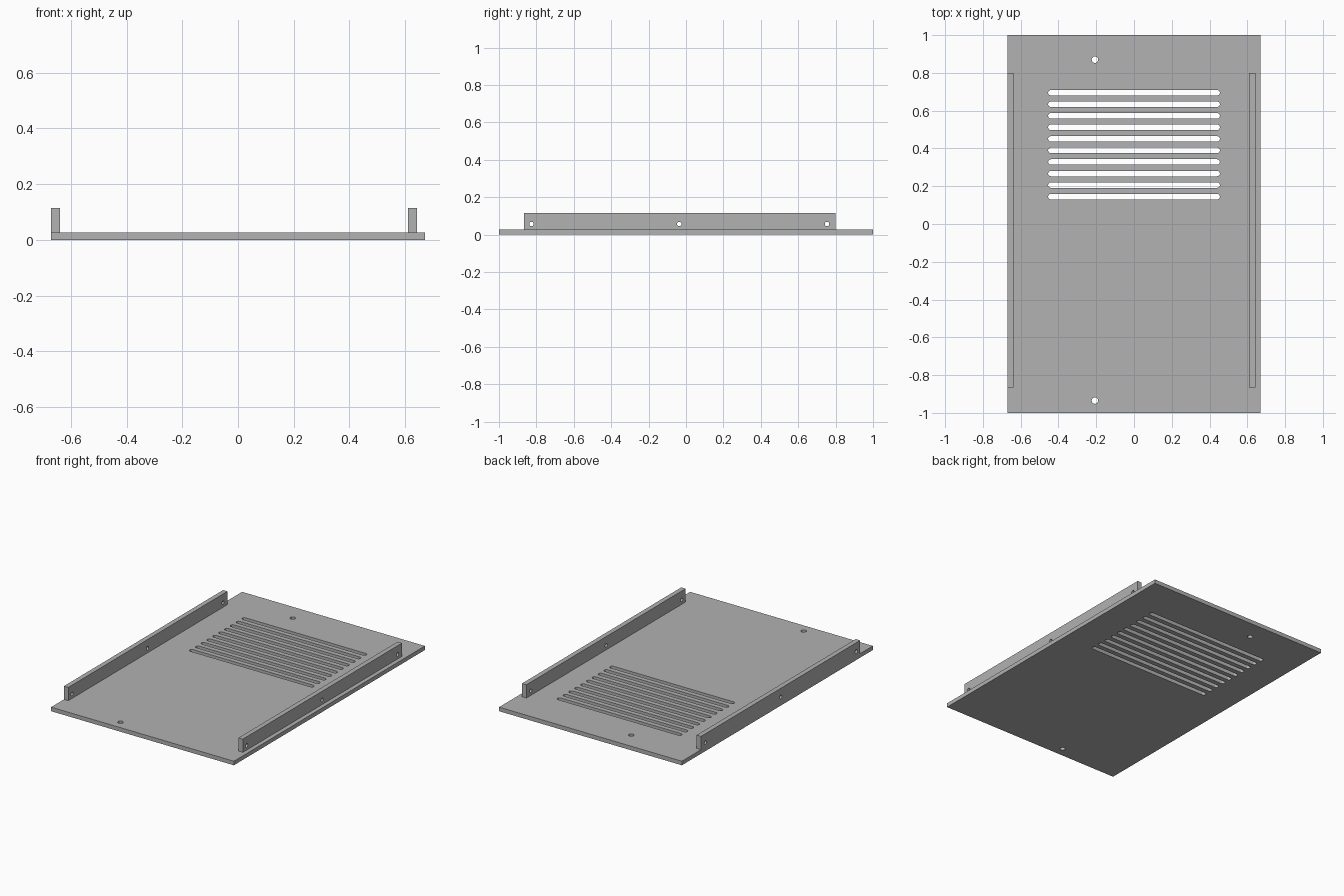
import bpy
import math
from mathutils import Matrix

cube = bpy.data.objects.get("Cube")
if cube:
    bpy.data.objects.remove(cube, do_unlink=True)

# One plain grey finish
GREY = (0.445, 0.445, 0.445, 1.0)
grey = bpy.data.materials.new("plain grey")
grey.use_nodes = True
grey.diffuse_color = GREY
grey.node_tree.nodes["Principled BSDF"].inputs["Base Color"].default_value = GREY


def rectangle(x0, x1, y0, y1):
    return [(x0, y0), (x1, y0), (x1, y1), (x0, y1)]


def slot(x, y, radius, half_length=0.0, steps=12):
    """Rounded slot outline along x; a zero length gives a round hole."""
    points = []
    for side in (1, -1):
        for i in range(steps + (half_length > 0)):
            a = math.pi * (i / steps - 0.5) + (0 if side > 0 else math.pi)
            points.append((x + side * half_length + radius * math.cos(a),
                           y + radius * math.sin(a)))
    return points


def pierced_sheet(name, outlines, thickness, matrix):
    """Fill the first outline, leave the others open, and give it thickness."""
    curve = bpy.data.curves.new(name, "CURVE")
    curve.dimensions = "2D"
    curve.fill_mode = "BOTH"
    curve.extrude = thickness / 2
    for outline in outlines:
        spline = curve.splines.new("POLY")
        spline.points.add(len(outline) - 1)
        for point, (x, y) in zip(spline.points, outline):
            point.co = (x, y, 0, 1)
        spline.use_cyclic_u = True
    obj = bpy.data.objects.new(name, curve)
    bpy.context.collection.objects.link(obj)
    bpy.ops.object.select_all(action="DESELECT")
    obj.select_set(True)
    bpy.context.view_layer.objects.active = obj
    bpy.ops.object.convert(target="MESH")
    obj = bpy.context.object
    obj.name = name
    obj.data.transform(matrix)
    obj.data.materials.clear()
    obj.data.materials.append(grey)
    bpy.ops.object.shade_smooth_by_angle(angle=math.radians(30))
    return obj


# Base plate with vent slots and two mounting holes
PLATE = 0.027
vents = [slot(0, 0.145 + 0.0611 * i, 0.0145, 0.44) for i in range(10)]
mounts = [slot(-0.207, y, 0.017) for y in (0.87, -0.935)]
pierced_sheet("base_plate", [rectangle(-0.67, 0.67, -1, 1)] + vents + mounts,
              PLATE, Matrix.Translation((0, 0, PLATE / 2)))

# Upright side rails: sheet x runs along y, sheet y runs up
RAIL = 0.032
upright = Matrix(((0, 0, 1, 0), (1, 0, 0, 0), (0, 1, 0, 0), (0, 0, 0, 1)))
screw_holes = [slot(y, 0.057, 0.012) for y in (-0.826, -0.036, 0.754)]
for name, x in (("right_rail", -0.654), ("left_rail", 0.626)):
    pierced_sheet(name, [rectangle(-0.866, 0.8, PLATE, 0.115)] + screw_holes,
                  RAIL, Matrix.Translation((x, 0, 0)) @ upright)
